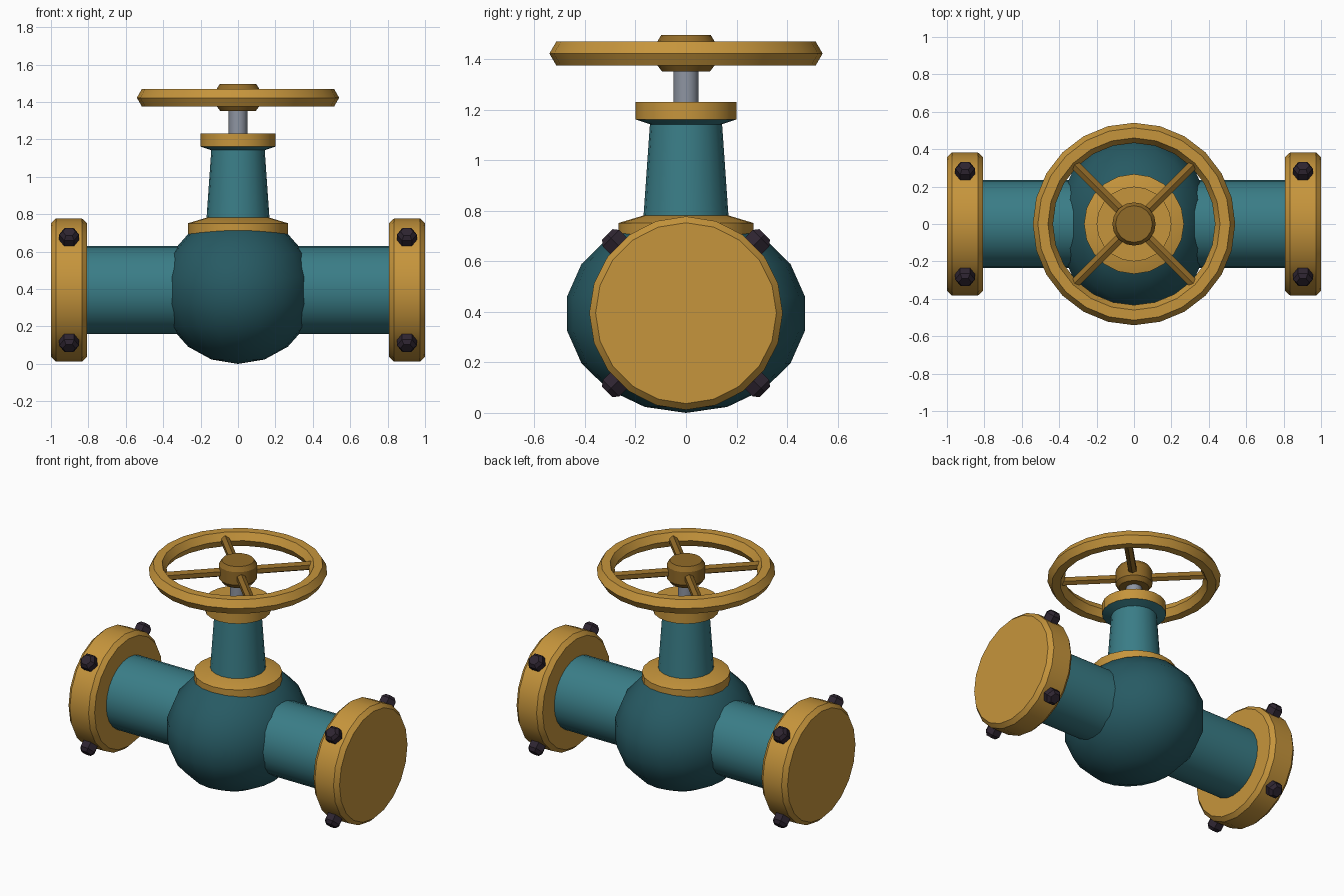
import bpy, bmesh, math
from mathutils import Matrix

if "Cube" in bpy.data.objects:
    bpy.data.objects.remove(bpy.data.objects["Cube"])


def material(name, rgb):
    m = bpy.data.materials.new(name)
    m.diffuse_color = (*rgb, 1)
    m.use_nodes = True
    m.node_tree.nodes["Principled BSDF"].inputs["Base Color"].default_value = m.diffuse_color
    return m


DARK_TEAL = material("dark teal", (0.020, 0.102, 0.125))
TEAL = material("teal", (0.042, 0.205, 0.242))
GOLD = material("gold", (0.565, 0.300, 0.045))
BRONZE = material("dark bronze", (0.285, 0.145, 0.021))
STEEL = material("steel", (0.27, 0.30, 0.36))
BLACK = material("bolt black", (0.027, 0.018, 0.030))

T = Matrix.Translation
CZ = 0.395  # height of the pipe axis


def R(deg, axis):
    return Matrix.Rotation(math.radians(deg), 4, axis)


def finish(name, bm, mat, matrix):
    bmesh.ops.transform(bm, matrix=matrix, verts=bm.verts)
    bmesh.ops.recalc_face_normals(bm, faces=bm.faces)
    for f in bm.faces:
        f.smooth = True
    me = bpy.data.meshes.new(name)
    bm.to_mesh(me)
    bm.free()
    me.set_sharp_from_angle(angle=math.radians(30))
    me.materials.append(mat)
    ob = bpy.data.objects.new(name, me)
    bpy.context.collection.objects.link(ob)
    return ob


def lathe(name, profile, sides, mat, matrix=Matrix(), closed=False):
    """Turn (radius, height) points around z; closed makes a ring, otherwise ends are capped."""
    bm = bmesh.new()
    rings = [[bm.verts.new((r * math.cos(2 * math.pi * i / sides),
                            r * math.sin(2 * math.pi * i / sides), z))
              for i in range(sides)] for r, z in profile]
    pairs = list(zip(rings, rings[1:]))
    if closed:
        pairs.append((rings[-1], rings[0]))
    else:
        bm.faces.new(rings[0])
        bm.faces.new(rings[-1])
    for a, b in pairs:
        for i in range(sides):
            j = (i + 1) % sides
            bm.faces.new((a[i], a[j], b[j], b[i]))
    return finish(name, bm, mat, matrix)


# Bulbous valve body
bm = bmesh.new()
bmesh.ops.create_uvsphere(bm, u_segments=20, v_segments=9, radius=1)
finish("valve_body", bm, DARK_TEAL,
       T((0, 0, 0.393)) @ Matrix.Diagonal((0.415, 0.478, 0.393, 1)))

# Pipes, end flanges and radial bolts on both sides
for side, sign in (("left", -1), ("right", 1)):
    along = T((0, 0, CZ)) @ R(90 * sign, 'Y')
    lathe(side + "_pipe", [(0.235, 0.2), (0.235, 0.85)], 24, TEAL, along)
    lathe(side + "_flange", [(0.358, 0.808), (0.383, 0.835), (0.383, 0.973), (0.358, 1.0)],
          20, GOLD, along)
    for k in range(4):
        lathe(f"{side}_bolt_{k + 1}", [(0.053, 0.35), (0.053, 0.42), (0.034, 0.441)], 6, BLACK,
              T((0.903 * sign, 0, CZ)) @ R(45 + 90 * k, 'X'))

# Bonnet: collar, tapered neck flaring under the gland, gland ring
lathe("bonnet_collar", [(0.267, 0.69), (0.267, 0.752), (0.167, 0.782)], 20, GOLD)
lathe("bonnet_neck", [(0.171, 0.74), (0.143, 1.143), (0.2, 1.162)], 20, TEAL)
lathe("gland_ring", [(0.2, 1.162), (0.2, 1.232)], 20, GOLD)
lathe("stem", [(0.05, 1.2), (0.05, 1.4)], 16, STEEL)

# Handwheel: hub, six-sided rim section and four spokes
lathe("wheel_hub", [(0.095, 1.352), (0.116, 1.38), (0.116, 1.467), (0.098, 1.496)], 16, BRONZE)
rim = [(0.487 + 0.054 * math.cos(k * math.pi / 3), 1.423 + 0.054 * math.sin(k * math.pi / 3))
       for k in range(6)]
lathe("wheel_rim", rim, 24, GOLD, closed=True)
for k in range(4):
    lathe(f"wheel_spoke_{k + 1}", [(0.029, 0.08), (0.029, 0.46)], 6, BRONZE,
          T((0, 0, 1.423)) @ R(45 + 90 * k, 'Z') @ R(90, 'Y'))
